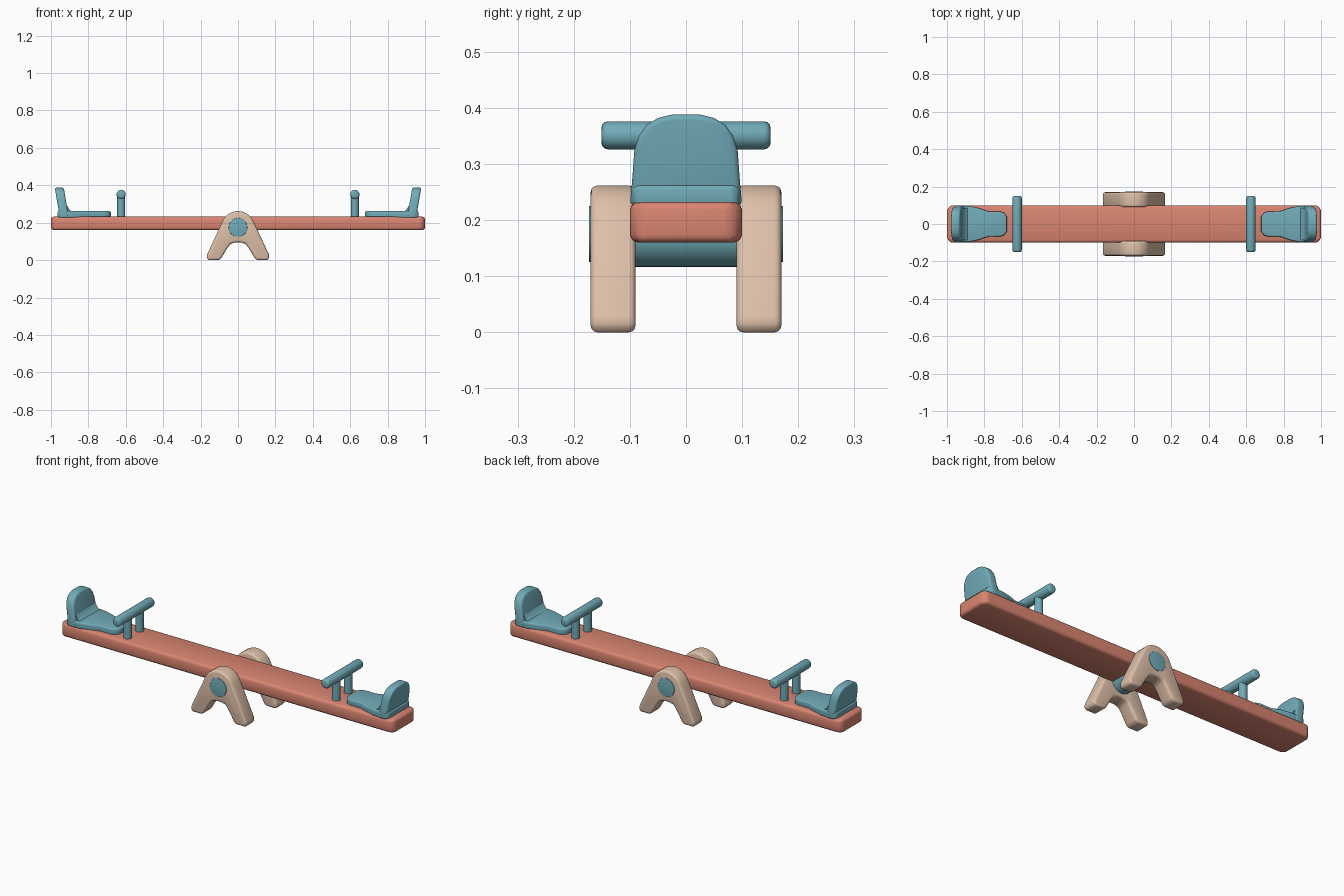
import bpy, bmesh, math
from mathutils import Vector, Matrix

cube = bpy.data.objects.get("Cube")
if cube:
    bpy.data.objects.remove(cube, do_unlink=True)


def material(name, rgb):
    m = bpy.data.materials.new(name)
    m.use_nodes = True
    m.diffuse_color = (*rgb, 1)
    m.node_tree.nodes["Principled BSDF"].inputs["Base Color"].default_value = (*rgb, 1)
    return m


CORAL = material("coral", (0.70, 0.235, 0.165))
TEAL = material("teal", (0.165, 0.41, 0.48))
BEIGE = material("beige", (0.73, 0.53, 0.40))


def finish(bm, name, mat, bevel=0.0, segments=3):
    """Turn a bmesh into a smooth-shaded object with rounded edges."""
    bmesh.ops.recalc_face_normals(bm, faces=bm.faces)
    mesh = bpy.data.meshes.new(name)
    bm.to_mesh(mesh)
    bm.free()
    mesh.materials.append(mat)
    ob = bpy.data.objects.new(name, mesh)
    bpy.context.collection.objects.link(ob)
    bpy.ops.object.select_all(action="DESELECT")
    ob.select_set(True)
    bpy.context.view_layer.objects.active = ob
    if bevel:
        mod = ob.modifiers.new("Rounded", "BEVEL")
        mod.width, mod.segments = bevel, segments
        mod.limit_method, mod.angle_limit = "ANGLE", math.radians(40)
        bpy.ops.object.modifier_apply(modifier=mod.name)
    bpy.ops.object.shade_smooth_by_angle(angle=math.radians(50))
    return ob


def prism(name, outline, place, low, high, mat, bevel):
    """Extrude a 2D outline; place(a, b, depth) maps it into space."""
    bm = bmesh.new()
    rings = [[bm.verts.new(place(a, b, d)) for a, b in outline] for d in (low, high)]
    bm.faces.new(rings[0])
    bm.faces.new(rings[1])
    n = len(outline)
    for i in range(n):
        j = (i + 1) % n
        bm.faces.new((rings[0][i], rings[0][j], rings[1][j], rings[1][i]))
    return finish(bm, name, mat, bevel)


def rod(name, start, end, radius, mat, bevel=0.0, sides=20):
    start, end = Vector(start), Vector(end)
    axis = end - start
    spin = axis.to_track_quat("Z", "Y").to_matrix().to_4x4()
    bm = bmesh.new()
    bmesh.ops.create_cone(bm, cap_ends=True, segments=sides, radius1=radius,
                          radius2=radius, depth=axis.length,
                          matrix=Matrix.Translation((start + end) / 2) @ spin)
    return finish(bm, name, mat, bevel)


def mirrored(half):
    """Complete a symmetric outline from its positive half."""
    return half + [(-a, b) for a, b in reversed(half)]


# Plank
prism("plank", mirrored([(0.98, -0.1), (1.0, -0.08), (1.0, 0.08), (0.98, 0.1)]),
      lambda a, b, d: (a, b, d), 0.16, 0.232, CORAL, 0.015)

# Arched supports: rounded crown, two splayed legs
crown = [(0.09 * math.sin(t), 0.172 + 0.09 * math.cos(t))
         for t in [math.radians(6 + 12 * i) for i in range(6)]]
arch = mirrored([(0.012, 0.095), (0.04, 0.088), (0.06, 0.06), (0.093, 0.004), (0.108, 0.0),
                 (0.156, 0.0), (0.168, 0.01), (0.165, 0.03)] + crown[::-1])
for side, label in ((-1, "front"), (1, "back")):
    prism(label + "_support", arch, lambda a, b, d: (a, d * side, b),
          0.09, 0.17, BEIGE, 0.012)
    rod(label + "_axle_cap", (0, 0.15 * side, 0.175), (0, 0.173 * side, 0.175),
        0.05, TEAL, 0.002, 28)

# Axle under the plank
rod("axle", (0, -0.1, 0.173), (0, 0.1, 0.173), 0.057, TEAL, 0, 28)

# Seats and handles at both ends
pad = [(0.68, -0.04), (0.695, -0.06), (0.72, -0.068), (0.78, -0.068), (0.83, -0.085),
       (0.88, -0.096), (0.955, -0.096), (0.965, -0.085)]
pad += [(a, -b) for a, b in reversed(pad)]
back = mirrored([(0.1, 0.225), (0.096, 0.27), (0.092, 0.325), (0.084, 0.35),
                 (0.07, 0.37), (0.05, 0.382), (0.025, 0.388)])
for s, label in ((-1, "right"), (1, "left")):
    prism(label + "_seat_pad", pad, lambda a, b, d: (a * s, b, d),
          0.225, 0.262, TEAL, 0.012)
    prism(label + "_seat_back", back,
          lambda a, b, d: (s * (d + 0.17 * (b - 0.23)), a, b),
          0.905, 0.953, TEAL, 0.01)
    # Filler easing the pad into the backrest
    prism(label + "_seat_fillet", [(0.87, 0.255), (0.897, 0.265), (0.913, 0.29), (0.93, 0.255)],
          lambda a, b, d: (a * s, d, b), -0.085, 0.085, TEAL, 0)
    x = 0.625 * s
    rod(label + "_handlebar", (x, -0.151, 0.351), (x, 0.151, 0.351), 0.025, TEAL, 0.012)
    for y, side in ((-0.05, "front"), (0.05, "back")):
        rod(f"{label}_{side}_handle_post", (x, y, 0.225), (x, y, 0.35), 0.021, TEAL)
